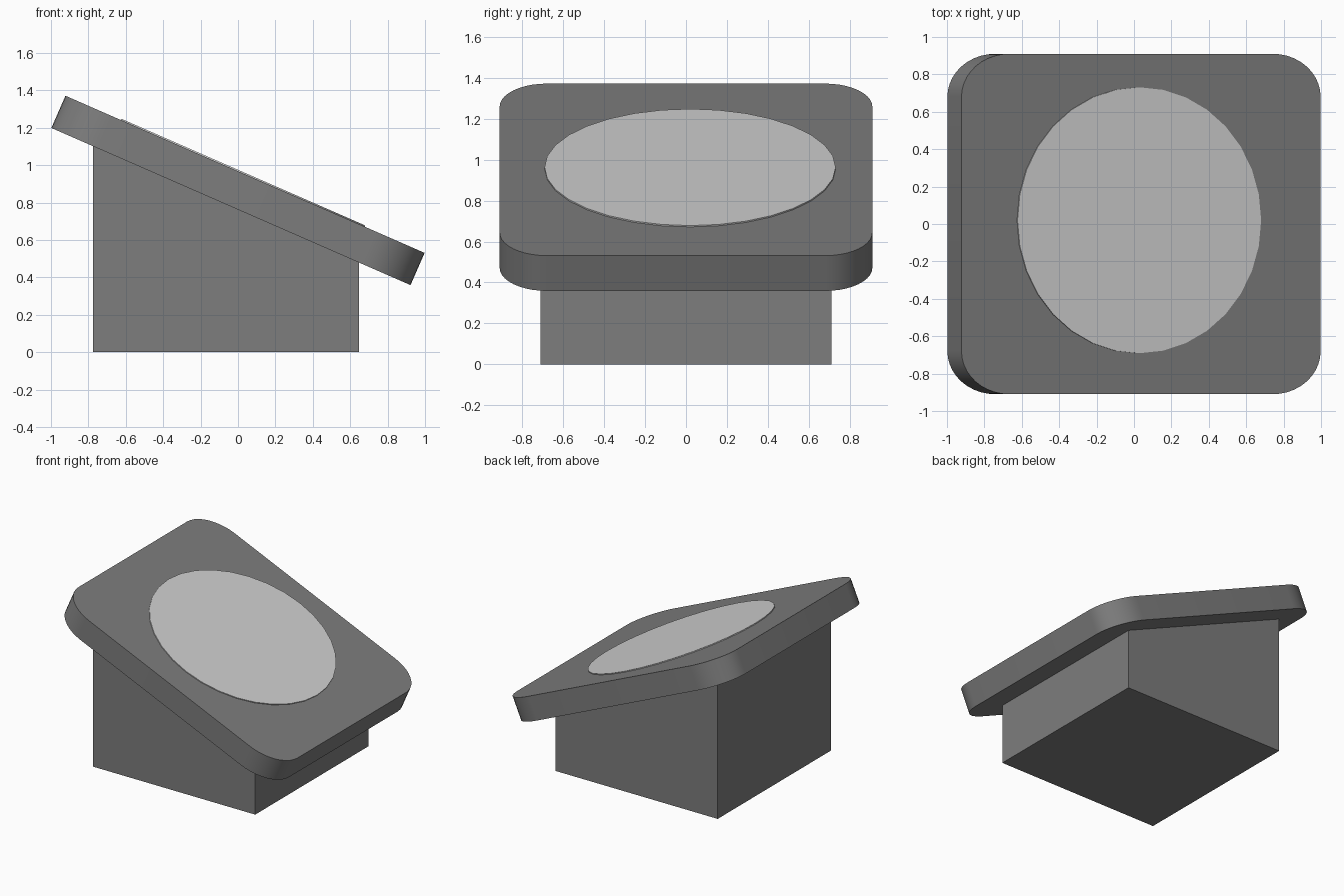
import bpy, bmesh, math
from mathutils import Matrix, Vector

if "Cube" in bpy.data.objects:
    bpy.data.objects.remove(bpy.data.objects["Cube"])

TILT = math.radians(23.63)
SLAB = Matrix.Translation((0, 0, 0.865)) @ Matrix.Rotation(TILT, 4, 'Y')


def material(name, value):
    m = bpy.data.materials.new(name)
    m.diffuse_color = (value, value, value, 1)
    m.use_nodes = True
    m.node_tree.nodes["Principled BSDF"].inputs["Base Color"].default_value = m.diffuse_color
    return m


def prism(name, outline, offset, matrix, mat):
    """Extrude a closed 3D outline along an offset, then place it."""
    bm = bmesh.new()
    face = bm.faces.new([bm.verts.new(p) for p in outline])
    ext = bmesh.ops.extrude_face_region(bm, geom=[face], use_keep_orig=True)
    verts = [g for g in ext['geom'] if isinstance(g, bmesh.types.BMVert)]
    bmesh.ops.translate(bm, verts=verts, vec=Vector(offset))
    bmesh.ops.transform(bm, matrix=matrix, verts=bm.verts)
    bmesh.ops.recalc_face_normals(bm, faces=bm.faces)
    mesh = bpy.data.meshes.new(name)
    bm.to_mesh(mesh)
    bm.free()
    mesh.materials.append(mat)
    ob = bpy.data.objects.new(name, mesh)
    bpy.context.collection.objects.link(ob)
    bpy.ops.object.select_all(action='DESELECT')
    ob.select_set(True)
    bpy.context.view_layer.objects.active = ob
    bpy.ops.object.shade_smooth_by_angle(angle=math.radians(30))
    return ob


dark = material("dark grey", 0.205)
light = material("light grey", 0.63)

# Wedge base, cut along the underside of the slab
wedge = [(-0.775, -0.71, 0), (0.648, -0.71, 0),
         (0.648, -0.71, 0.48), (-0.775, -0.71, 1.102)]
prism("wedge_base", wedge, (0, 1.42, 0), Matrix.Identity(4), dark)

# Tilted slab with rounded corners
HL, HW, RL, RW, T, STEPS = 1.048, 0.91, 0.28, 0.23, 0.188, 10
rounded = []
for q, (sx, sy) in enumerate([(1, 1), (-1, 1), (-1, -1), (1, -1)]):
    for i in range(STEPS + 1):
        a = (q + i / STEPS) * math.pi / 2
        rounded.append((sx * (HL - RL) + RL * math.cos(a),
                        sy * (HW - RW) + RW * math.sin(a), -T / 2))
prism("tilted_slab", rounded, (0, 0, T), SLAB, dark)

# Thin round plate on the slab
R, N = 0.711, 32
disc = [(-0.013 + R * math.cos(2 * math.pi * i / N),
         0.02 + R * math.sin(2 * math.pi * i / N), T / 2 - 0.002) for i in range(N)]
prism("round_plate", disc, (0, 0, 0.009), SLAB, light)
